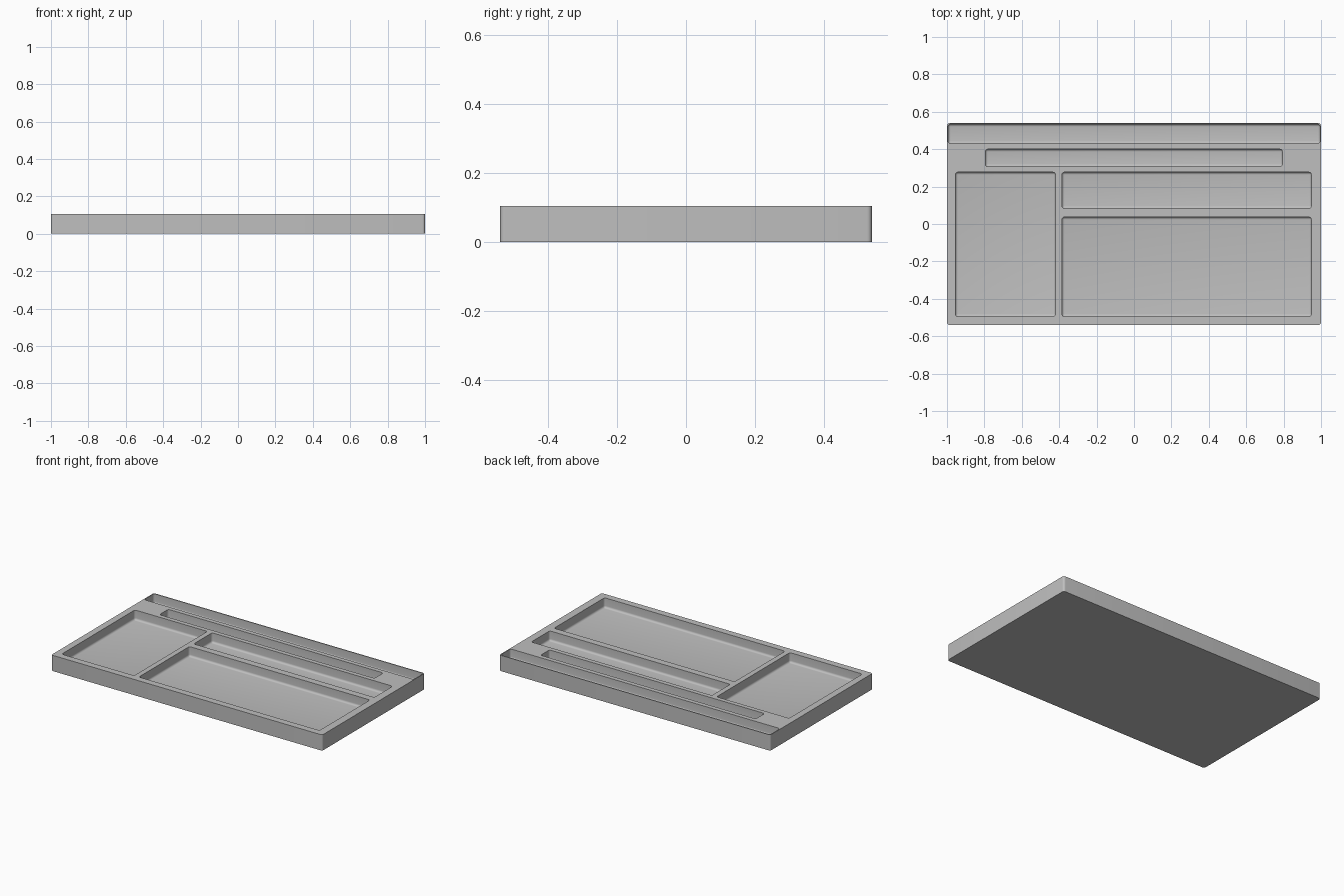
import bpy
import bmesh

old = bpy.data.objects.get("Cube")
if old:
    bpy.data.objects.remove(old, do_unlink=True)

HEIGHT = 0.105
HALF_X, HALF_Y = 1.0, 0.54

# One plain grey material
grey = bpy.data.materials.new("plain grey")
grey.use_nodes = True
colour = (0.52, 0.52, 0.52, 1)
grey.diffuse_color = colour
grey.node_tree.nodes["Principled BSDF"].inputs["Base Color"].default_value = colour


def rounded_block(name, x0, x1, y0, y1, z0, z1, radius, round_floor):
    """Box with rounded upright edges and, optionally, a rounded bottom rim."""
    bm = bmesh.new()
    bmesh.ops.create_cube(bm, size=1)
    for v in bm.verts:
        v.co.x = x1 if v.co.x > 0 else x0
        v.co.y = y1 if v.co.y > 0 else y0
        v.co.z = z1 if v.co.z > 0 else z0
    edges = []
    for e in bm.edges:
        a, b = e.verts
        upright = abs(a.co.z - b.co.z) > 1e-5
        bottom = max(a.co.z, b.co.z) < z0 + 1e-5
        if upright or (round_floor and bottom):
            edges.append(e)
    bmesh.ops.bevel(bm, geom=edges, offset=radius, segments=5,
                    profile=0.5, affect='EDGES')
    mesh = bpy.data.meshes.new(name)
    bm.to_mesh(mesh)
    bm.free()
    mesh.materials.append(grey)
    obj = bpy.data.objects.new(name, mesh)
    bpy.context.collection.objects.link(obj)
    return obj


# Solid tray slab
tray = rounded_block("organiser_tray", -HALF_X, HALF_X, -HALF_Y, HALF_Y,
                     0, HEIGHT, 0.014, False)

# Compartments: x range, y range, floor height
pockets = {
    "left_pocket": (-0.955, -0.42, -0.495, 0.277, 0.04),
    "large_pocket": (-0.385, 0.948, -0.495, 0.037, 0.04),
    "middle_pocket": (-0.385, 0.948, 0.083, 0.277, 0.04),
    "pen_slot": (-0.795, 0.793, 0.307, 0.4, 0.04),
    "rear_slot": (-0.994, 0.994, 0.43, 0.534, 0.04),
}

# Hollow out each compartment
for name, (x0, x1, y0, y1, floor) in pockets.items():
    cutter = rounded_block(name + "_cutter", x0, x1, y0, y1,
                           floor, HEIGHT + 0.1, 0.014, True)
    cutter.hide_render = True
    cut = tray.modifiers.new(name, 'BOOLEAN')
    cut.operation = 'DIFFERENCE'
    cut.solver = 'EXACT'
    cut.object = cutter
    bpy.context.view_layer.objects.active = tray
    bpy.ops.object.modifier_apply(modifier=cut.name)
    bpy.data.objects.remove(cutter, do_unlink=True)

# Smooth the fillets, keep the rims crisp
bpy.ops.object.select_all(action='DESELECT')
tray.select_set(True)
bpy.context.view_layer.objects.active = tray
bpy.ops.object.shade_smooth_by_angle(angle=0.6)
